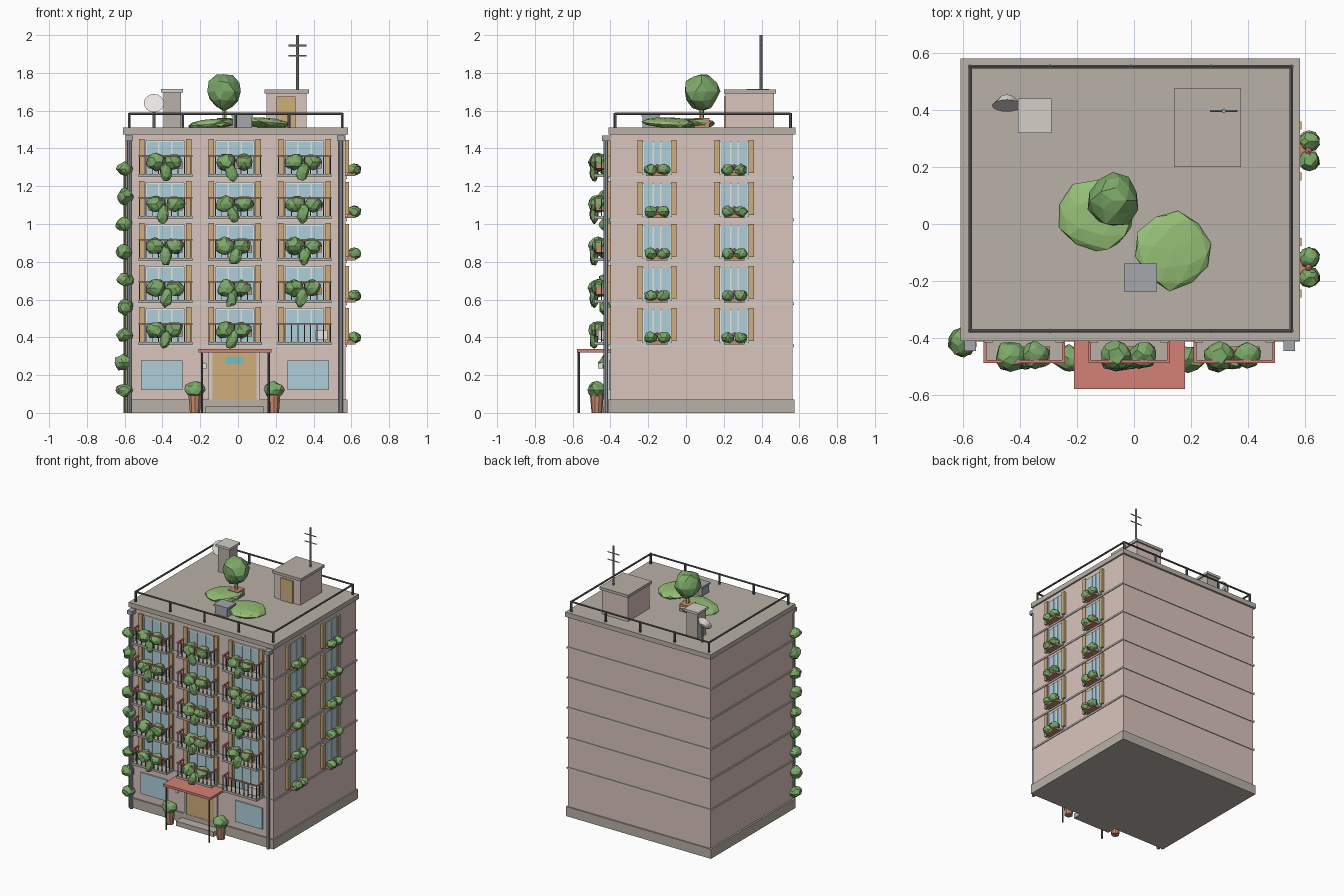
import bpy, bmesh, math, random
from mathutils import Matrix, Vector, Euler

if "Cube" in bpy.data.objects:
    bpy.data.objects.remove(bpy.data.objects["Cube"])

random.seed(4)

def mat(name, r, g, b):
    m = bpy.data.materials.new(name)
    m.diffuse_color = (r, g, b, 1)
    m.use_nodes = True
    m.node_tree.nodes["Principled BSDF"].inputs["Base Color"].default_value = m.diffuse_color
    return m

WALL = mat("pink_plaster", .70, .55, .51)
STONE = mat("stone", .48, .44, .39)
PALE = mat("pale_trim", .66, .62, .57)
GLASS = mat("glass", .42, .62, .70)
WOOD = mat("ochre_wood", .62, .42, .20)
METAL = mat("dark_metal", .12, .12, .13)
GREY = mat("grey_metal", .38, .39, .41)
RED = mat("red_paint", .65, .22, .18)
TERRA = mat("terracotta", .56, .27, .16)
LEAF = mat("leaf", .20, .40, .14)
LAWN = mat("lawn", .30, .52, .18)
TEAL = mat("teal", .15, .55, .55)
PINK = mat("petal", .80, .30, .35)
WHITE = mat("white", .80, .79, .76)

def finish(name, bm, m):
    me = bpy.data.meshes.new(name)
    bm.to_mesh(me)
    bm.free()
    me.materials.append(m)
    ob = bpy.data.objects.new(name, me)
    bpy.context.collection.objects.link(ob)
    return ob

def boxes(name, m, *ranges):
    """Each range is (x0, x1, y0, y1, z0, z1)."""
    bm = bmesh.new()
    for x0, x1, y0, y1, z0, z1 in ranges:
        bmesh.ops.create_cube(bm, size=1, matrix=Matrix.Translation(((x0+x1)/2, (y0+y1)/2, (z0+z1)/2))
                              @ Matrix.Diagonal((x1-x0, y1-y0, z1-z0, 1)))
    return finish(name, bm, m)

def rods(name, m, r, *segs, r2=None, n=8):
    """Each segment is a (start, end) pair of points."""
    bm = bmesh.new()
    for a, b in segs:
        a, b = Vector(a), Vector(b)
        d = b - a
        bmesh.ops.create_cone(bm, cap_ends=True, segments=n, radius1=r, radius2=r2 or r, depth=d.length,
                              matrix=Matrix.Translation((a+b)/2) @ d.to_track_quat('Z', 'Y').to_matrix().to_4x4())
    return finish(name, bm, m)

def blob(name, m, c, s, jitter=.14, sub=2, tilt=(0, 0, 0)):
    """Faceted leafy lump."""
    bm = bmesh.new()
    bmesh.ops.create_icosphere(bm, subdivisions=sub, radius=1)
    for v in bm.verts:
        v.co *= 1 + random.uniform(-jitter, jitter)
    bm.transform(Matrix.Translation(c) @ Euler(tilt).to_matrix().to_4x4() @ Matrix.Diagonal((*s, 1)))
    return finish(name, bm, m)

X0, X1, Y0, Y1 = -.595, .57, -.40, .565
FLOORS = [.355 + .2225*i for i in range(5)]

# Main volume, plinth, floor bands, roof slab
boxes("main_walls", WALL, (X0, X1, Y0, Y1, .05, 1.475))
boxes("plinth", STONE, (X0-.012, X1+.01, Y0-.012, Y1+.01, 0, .07))
boxes("floor_bands", PALE, *[(X0-.006, X1+.006, Y0-.006, Y1+.006, z-.006, z+.006) for z in FLOORS])
boxes("roof_slab", STONE, (X0-.013, X1+.012, Y0-.01, Y1+.015, 1.475, 1.51))

# Front balconies with glazed doors, shutters, railings and plants
for i, f in enumerate(FLOORS):
    for j, cx in enumerate((-.385, -.017, .352)):
        boxes("balcony_glass", GLASS, (cx-.1, cx+.1, -.407, -.398, f+.01, f+.195))
        boxes("balcony_door_frame", WHITE, *[(cx+o-.004, cx+o+.004, -.411, -.4, f+.01, f+.195)
                                             for o in (-.1, -.035, .035, .1)],
              (cx-.1, cx+.1, -.411, -.4, f+.19, f+.2))
        boxes("shutters", WOOD, *[(cx+s*.125-.015, cx+s*.125+.015, -.416, -.4, f+.012, f+.205) for s in (-1, 1)])
        boxes("balcony_slab", STONE, (cx-.143, cx+.143, -.488, -.4, f+.004, f+.02))
        boxes("balcony_bars", METAL,
              *[(cx-.137+k*.034-.0025, cx-.137+k*.034+.0025, -.484, -.479, f+.02, f+.115) for k in range(9)],
              *[(cx+s*.137-.0025, cx+s*.137+.0025, y-.0025, y+.0025, f+.02, f+.115)
                for s in (-1, 1) for y in (-.448, -.415)])
        boxes("balcony_handrail", RED, (cx-.143, cx+.143, -.488, -.477, f+.112, f+.121),
              *[(cx+s*.138-.005, cx+s*.138+.005, -.48, -.4, f+.112, f+.121) for s in (-1, 1)])
        if i == 0 and j == 2:
            boxes("air_conditioner", WHITE, (.41, .475, -.465, -.415, f+.03, f+.085))
            continue
        r = random.uniform
        boxes("balcony_planter", TERRA, (cx-.09, cx+.09, -.476, -.43, f+.05, f+.085))
        blob("balcony_bush", LEAF, (cx-.047+r(-.01, .01), -.463, f+.083), (.052, .052, .045))
        blob("balcony_bush", LEAF, (cx+.045+r(-.01, .01), -.458, f+.083), (.05, .046, .043))
        blob("trailing_plant", LEAF, (cx+r(-.02, .01), -.487, f+.03), (.03, .022, .05), tilt=(0, r(-.4, .4), 0))
        if random.random() < .4:
            blob("flower", PINK, (cx+r(-.01, .02), -.47, f+.11), (.011, .011, .011), 0, 1)

# Right side windows with shutters and flower boxes
for f in FLOORS:
    for cy in (-.153, .256):
        boxes("side_glass", GLASS, (.565, .576, cy-.076, cy+.076, f+.015, f+.195))
        boxes("side_window_frame", WHITE, *[(.57, .58, cy+o-.004, cy+o+.004, f+.015, f+.195)
                                            for o in (-.074, -.02, .02, .074)])
        boxes("side_shutters", WOOD, *[(.57, .588, cy+s*.09-.014, cy+s*.09+.014, f+.025, f+.2) for s in (-1, 1)])
        boxes("flower_box", TERRA, (.57, .622, cy-.055, cy+.055, f+.008, f+.03))
        for s in (-1, 1):
            blob("window_plant", LEAF, (.614, cy+s*.034, f+.043), (.036, .035, .03))
        blob("flower", PINK, (.612, cy, f+.06), (.013, .013, .013), 0, 1)

# Ground floor: shop windows, entrance, canopy, pots
for cx in (-.404, .373):
    boxes("ground_window", GLASS, (cx-.11, cx+.11, -.408, -.398, .12, .277))
boxes("door_frame", PALE, (-.155, -.135, -.412, -.4, 0, .325), (.097, .117, -.412, -.4, 0, .325))
boxes("entrance_door", WOOD, (-.135, .098, -.41, -.398, .03, .32))
boxes("door_panel", TEAL, (-.065, .033, -.416, -.405, .262, .295))
boxes("door_step", STONE, (-.172, .137, -.48, -.4, 0, .035))
boxes("canopy", RED, (-.21, .178, -.578, -.4, .32, .337))
rods("canopy_posts", METAL, .006, *[((x, -.568, 0), (x, -.568, .32)) for x in (-.19, .163)])
boxes("wall_lamp", WHITE, (-.188, -.168, -.465, -.44, .235, .265), (-.182, -.174, -.45, -.4, .26, .268))
for x in (-.228, .19):
    rods("entrance_pot", TERRA, .028, ((x, -.472, 0), (x, -.472, .095)), r2=.036, n=10)
    blob("pot_bush", LEAF, (x, -.472, .122), (.054, .046, .044))

# Drainpipes and climbing plant
for x in (-.575, .545):
    rods("drainpipe", GREY, .012, ((x, -.425, 0), (x, -.425, 1.45)))
    boxes("rain_head", GREY, (x-.02, x+.02, -.446, -.4, 1.44, 1.468))
for k in range(9):
    blob("climbing_plant", LEAF, (-.603+random.uniform(-.008, .008), -.413, .12+.1465*k),
         (.044, .05, .036 + .007*(k % 2)))
rods("climber_stem", LEAF, .006, ((-.6, -.415, 0), (-.6, -.415, 1.3)), n=5)

# Roof railing
L, R, F, B = -.575, .552, -.375, .552
rods("roof_rail", METAL, .007, ((L, F, 1.583), (R, F, 1.583)), ((L, B, 1.583), (R, B, 1.583)),
     ((L, F, 1.583), (L, B, 1.583)), ((R, F, 1.583), (R, B, 1.583)), n=6)
rods("roof_rail_posts", METAL, .008, *[((L+(R-L)*k/4, y, 1.505), (L+(R-L)*k/4, y, 1.588))
                                       for k in range(5) for y in (F, B)], n=6)

# Stair house, antenna, chimney
boxes("stair_house", WALL, (.15, .363, .21, .465, 1.505, 1.695))
boxes("stair_house_roof", STONE, (.14, .375, .2, .477, 1.692, 1.712))
boxes("roof_door", WOOD, (.205, .305, .202, .215, 1.51, 1.675))
rods("antenna", GREY, .008, ((.315, .397, 1.71), (.315, .397, 2)))
rods("antenna_bars", GREY, .004, *[((.315-.048, .397, z), (.315+.048, .397, z)) for z in (1.89, 1.945)], n=6)
boxes("chimney", STONE, (-.395, -.302, .332, .428, 1.505, 1.7))
boxes("chimney_cap", PALE, (-.407, -.29, .32, .44, 1.697, 1.714))

# Satellite dish: shallow cone on a pole, facing front and slightly up
rods("dish", WHITE, .053, ((-.445, .415, 1.64), (-.445, .445, 1.627)), r2=.022, n=16)
rods("dish_pole", GREY, .007, ((-.445, .445, 1.505), (-.445, .445, 1.63)))

# Roof garden: mounds, potted tree, vent unit
blob("roof_mound_left", LAWN, (-.13, .028, 1.53), (.135, .13, .028), .08, tilt=(0, -.08, 0))
blob("roof_mound_right", LAWN, (.14, -.09, 1.535), (.135, .14, .028), .08, tilt=(0, .08, .5))
boxes("tree_planter", TERRA, (-.112, -.034, .045, .125, 1.505, 1.562))
rods("tree_trunk", WOOD, .013, ((-.072, .083, 1.55), (-.072, .083, 1.64)), r2=.01, n=6)
blob("tree_crown", LEAF, (-.075, .082, 1.702), (.088, .095, .097), .1)
boxes("vent_unit", GREY, (-.028, .073, -.23, -.145, 1.505, 1.572), (-.035, .08, -.236, -.138, 1.57, 1.584))
